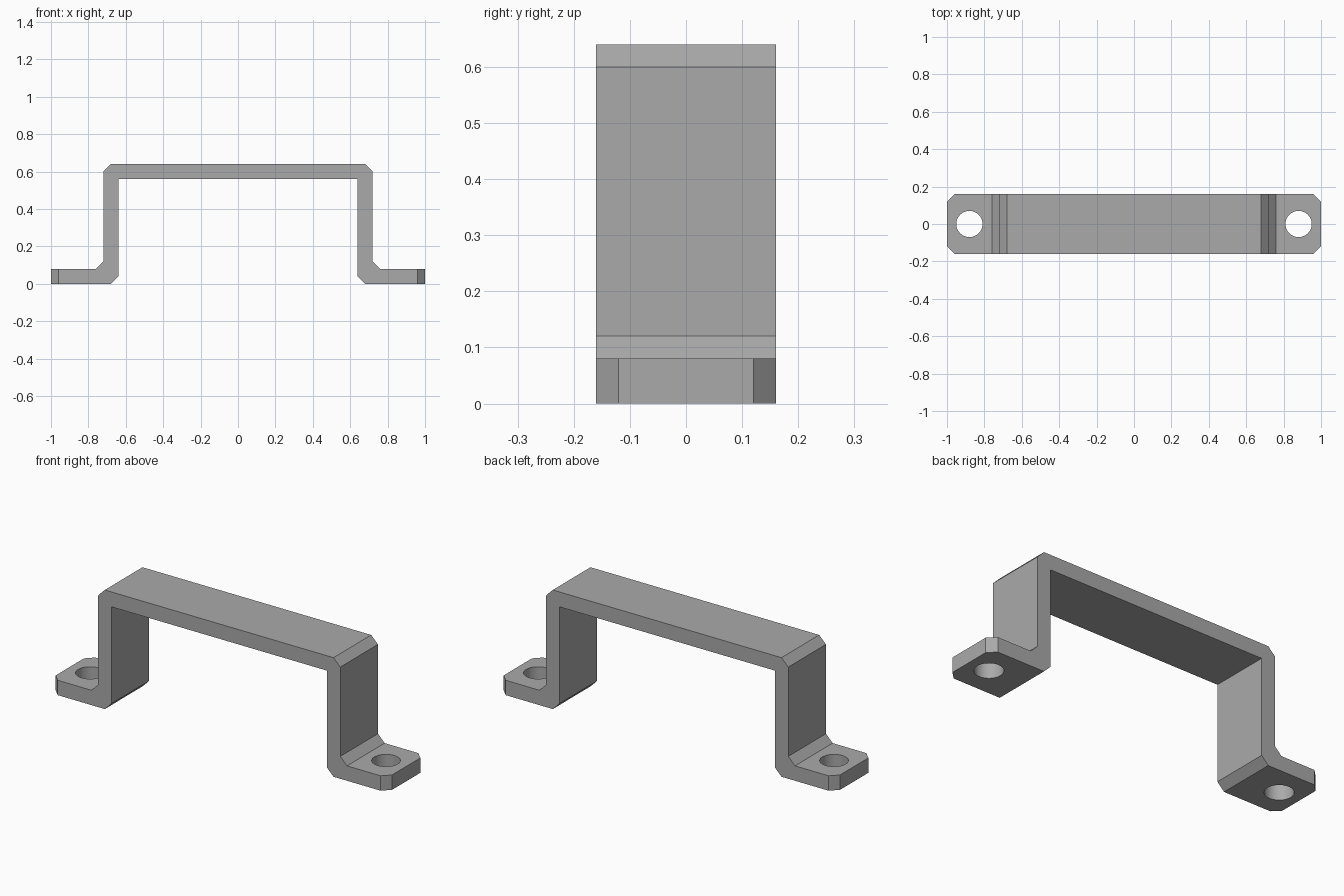
import bpy, bmesh

cube = bpy.data.objects.get("Cube")
if cube:
    bpy.data.objects.remove(cube)

HALF_DEPTH = 0.16
HOLE_X, HOLE_RADIUS = 0.88, 0.07

grey = bpy.data.materials.new("plain grey")
grey.use_nodes = True
colour = (0.4, 0.4, 0.4, 1)
grey.diffuse_color = colour
grey.node_tree.nodes["Principled BSDF"].inputs["Base Color"].default_value = colour

# Bent strip: left half of the side profile, mirrored, then extruded in depth
outer = [(0.68, 0.64), (0.72, 0.60), (0.72, 0.12), (0.76, 0.08), (1, 0.08)]
inner = [(1, 0), (0.68, 0), (0.64, 0.04), (0.64, 0.56)]
half = outer + inner
profile = half + [(-x, z) for x, z in reversed(half)]

bm = bmesh.new()
face = bm.faces.new([bm.verts.new((x, -HALF_DEPTH, z)) for x, z in profile])
extruded = bmesh.ops.extrude_face_region(bm, geom=[face])
moved = [g for g in extruded["geom"] if isinstance(g, bmesh.types.BMVert)]
bmesh.ops.translate(bm, verts=moved, vec=(0, 2 * HALF_DEPTH, 0))

# Clipped corners at the ends of the feet
ends = [e for e in bm.edges
        if all(abs(v.co.x) > 0.99 for v in e.verts)
        and abs(e.verts[0].co.z - e.verts[1].co.z) > 0.01]
bmesh.ops.bevel(bm, geom=ends, offset=0.04, offset_type='OFFSET',
                segments=1, affect='EDGES')
bmesh.ops.recalc_face_normals(bm, faces=bm.faces)

mesh = bpy.data.meshes.new("bracket")
bm.to_mesh(mesh)
bm.free()
mesh.materials.append(grey)
bracket = bpy.data.objects.new("bracket", mesh)
bpy.context.collection.objects.link(bracket)

# Screw holes through both feet
cutters = []
for side, name in ((1, "left_hole_cutter"), (-1, "right_hole_cutter")):
    bpy.ops.mesh.primitive_cylinder_add(vertices=48, radius=HOLE_RADIUS, depth=0.3,
                                        location=(side * HOLE_X, 0, 0.04))
    cutter = bpy.context.object
    cutter.name = name
    cutter.hide_render = True
    cutter.data.materials.append(grey)
    cutters.append(cutter)
    cut = bracket.modifiers.new(name, 'BOOLEAN')
    cut.operation = 'DIFFERENCE'
    cut.solver = 'EXACT'
    cut.object = cutter

bpy.ops.object.select_all(action='DESELECT')
bracket.select_set(True)
bpy.context.view_layer.objects.active = bracket
for cutter in cutters:
    bpy.ops.object.modifier_apply(modifier=cutter.name)
    bpy.data.objects.remove(cutter)

# Round hole walls, crisp bends
bpy.ops.object.shade_smooth_by_angle(angle=0.5)
